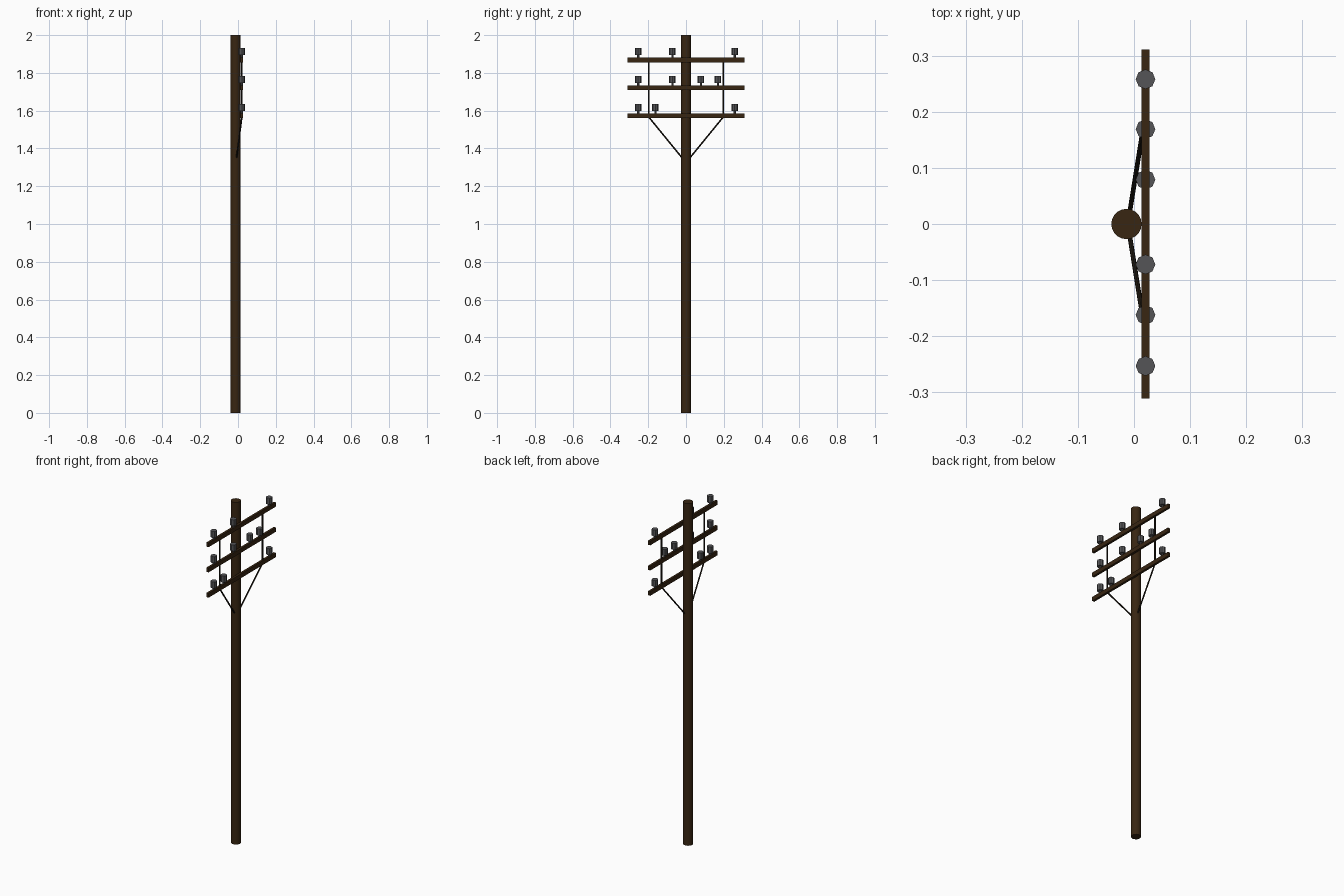
import bpy
import math
from mathutils import Vector

if "Cube" in bpy.data.objects:
    bpy.data.objects.remove(bpy.data.objects["Cube"])


def material(name, rgb):
    m = bpy.data.materials.new(name)
    m.diffuse_color = (*rgb, 1)
    m.use_nodes = True
    m.node_tree.nodes["Principled BSDF"].inputs["Base Color"].default_value = m.diffuse_color
    return m


WOOD = material("dark brown wood", (0.04, 0.019, 0.006))
GREY = material("insulator grey", (0.09, 0.09, 0.095))
IRON = material("blackened iron", (0.014, 0.010, 0.006))


def finish(name, mat):
    ob = bpy.context.object
    ob.name = name
    ob.data.materials.append(mat)
    return ob


def box(name, centre, size, mat):
    bpy.ops.mesh.primitive_cube_add(size=1, location=centre)
    ob = finish(name, mat)
    ob.scale = size
    bpy.ops.object.transform_apply(location=False, rotation=False, scale=True)
    return ob


def rod(name, start, end, radius, sides, mat):
    a, b = Vector(start), Vector(end)
    d = b - a
    bpy.ops.mesh.primitive_cylinder_add(
        vertices=sides, radius=radius, depth=d.length, location=(a + b) / 2,
        rotation=d.to_track_quat('Z', 'Y').to_euler())
    return finish(name, mat)


def insulator(name, x, y, z):
    # octagonal cap on a thin pin
    rod(name + "_pin", (x, y, z - 0.005), (x, y, z + 0.016), 0.006, 8, GREY)
    bpy.ops.mesh.primitive_cone_add(
        vertices=8, radius1=0.0175, radius2=0.0175, depth=0.037,
        location=(x, y, z + 0.0315), rotation=(0, 0, 0))
    finish(name + "_cap", GREY)


# Pole
rod("pole", (-0.0135, 0, 0), (-0.0135, 0, 2), 0.027, 20, WOOD)
bpy.ops.object.shade_smooth_by_angle(angle=math.radians(40))

# Crossarms with their insulators
ARM_X = 0.0205
rows = [
    ("top", 1.868, (-0.253, -0.072, 0.258)),
    ("middle", 1.721, (-0.253, -0.072, 0.079, 0.169)),
    ("bottom", 1.573, (-0.253, -0.162, 0.258)),
]
for label, z, ys in rows:
    box(label + "_crossarm", (ARM_X, 0, z), (0.0135, 0.622, 0.025), WOOD)
    for i, y in enumerate(ys):
        insulator(f"{label}_insulator_{i + 1}", ARM_X, y, z + 0.0125)

# Vertical tie rods and diagonal braces on both sides
for side, s in (("left", -1), ("right", 1)):
    y = s * 0.197
    rod(side + "_tie_rod", (ARM_X, y, 1.56), (ARM_X, y, 1.868), 0.0042, 8, IRON)
    rod(side + "_brace", (ARM_X, y, 1.566), (-0.011, 0, 1.325), 0.0042, 8, IRON)
